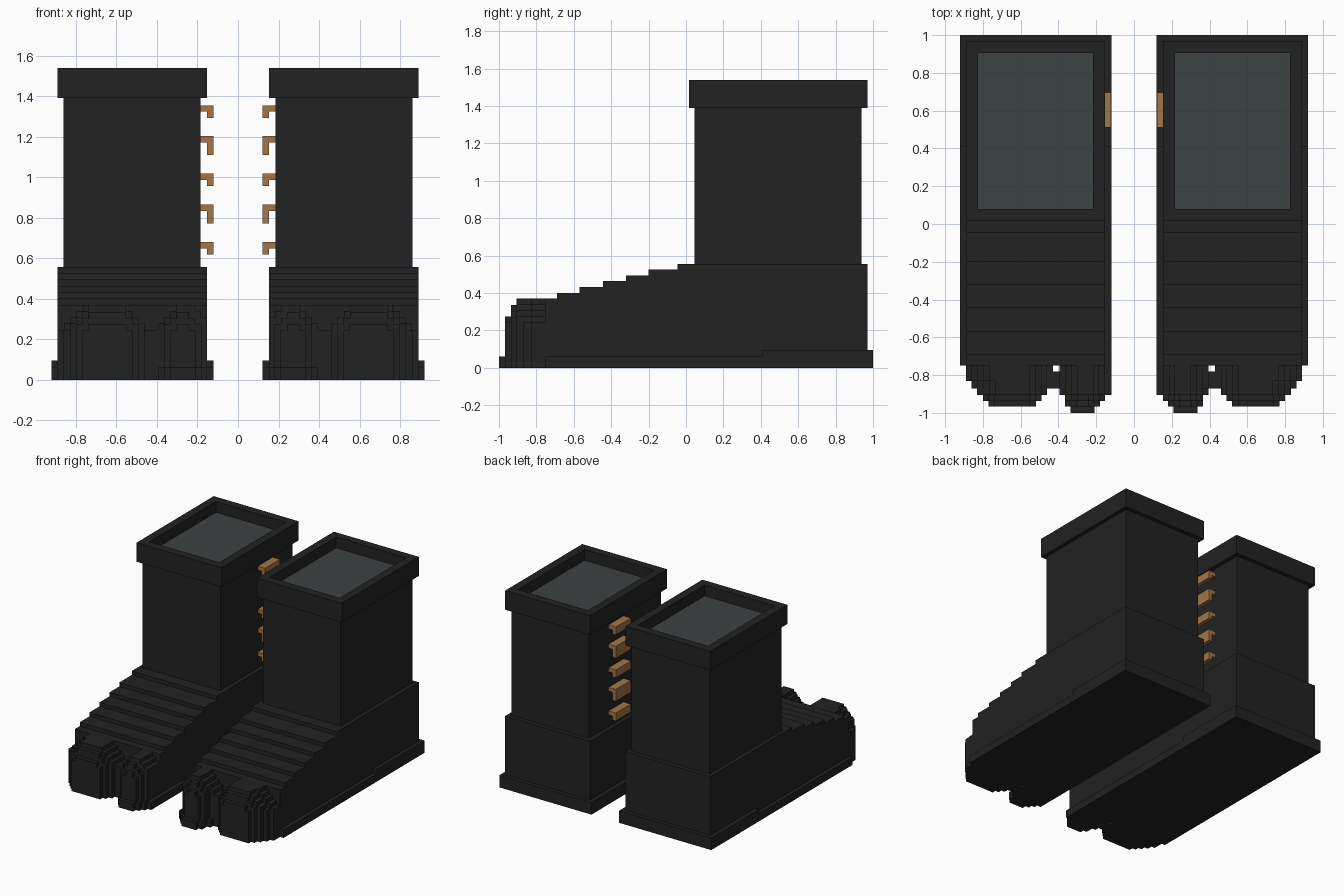
import bpy, bmesh
from mathutils import Vector

cube = bpy.data.objects.get("Cube")
if cube:
    bpy.data.objects.remove(cube, do_unlink=True)


def material(name, rgb):
    m = bpy.data.materials.new(name)
    m.use_nodes = True
    m.diffuse_color = (*rgb, 1)
    bsdf = m.node_tree.nodes["Principled BSDF"]
    bsdf.inputs["Base Color"].default_value = (*rgb, 1)
    bsdf.inputs["Roughness"].default_value = 0.8
    return m


BLACK = material("black leather", (0.016, 0.016, 0.016))
GREY = material("grey lining", (0.046, 0.054, 0.054))
TAN = material("tan lace", (0.36, 0.18, 0.065))
U = 0.031  # one block step


def finish(name, bm, *mats):
    """Turn a bmesh into an object, mirrored to make the pair."""
    bmesh.ops.recalc_face_normals(bm, faces=bm.faces)
    mesh = bpy.data.meshes.new(name)
    bm.to_mesh(mesh)
    bm.free()
    for m in mats:
        mesh.materials.append(m)
    ob = bpy.data.objects.new(name, mesh)
    bpy.context.collection.objects.link(ob)
    mod = ob.modifiers.new("pair", "MIRROR")
    mod.use_mirror_merge = False
    return ob


def prism(bm, points, offset):
    """Extrude a flat outline by a vector."""
    face = bm.faces.new([bm.verts.new(p) for p in points])
    res = bmesh.ops.extrude_face_region(bm, geom=[face], use_keep_orig=True)
    verts = [v for v in res["geom"] if isinstance(v, bmesh.types.BMVert)]
    bmesh.ops.translate(bm, verts=verts, vec=Vector(offset))


def box(bm, x0, x1, y0, y1, z0, z1):
    prism(bm, [(x0, y0, z0), (x1, y0, z0), (x1, y1, z0), (x0, y1, z0)],
          (0, 0, z1 - z0))


def arch(bm, x0, x1, y, h, steps):
    """Slab with stair-stepped top corners, running back to the foot."""
    left = [(0, 0)]
    for i in range(steps + 1):
        z = h - (steps - i) * U
        left += [(i * U, z), ((i + 1) * U, z)]
    left.pop()
    pts = [(x0 + a, y, z) for a, z in left]
    pts += [(x1 - a, y, z) for a, z in reversed(left)]
    prism(bm, pts, (0, -0.75 - y, 0))


# Sole with a thicker heel
bm = bmesh.new()
box(bm, 0.12, 0.92, -0.75, 0.41, 0, 0.06)
box(bm, 0.12, 0.92, 0.41, 1.0, 0, 0.095)
finish("sole", bm, BLACK)

# Foot with a stair-stepped instep
edges = [-0.75, -0.69, -0.57, -0.445, -0.32, -0.2, -0.045]
outline = [(0.97, 0), (-0.75, 0)]
for i, y in enumerate(edges):
    z = 0.37 + i * U
    if i:
        outline.append((y, z - U))
    outline.append((y, z))
outline.append((0.97, 0.556))
bm = bmesh.new()
prism(bm, [(0.153, y, z) for y, z in outline], (0.737, 0, 0))
finish("foot", bm, BLACK)

# Shaft
bm = bmesh.new()
box(bm, 0.185, 0.86, 0.045, 0.937, 0.55, 1.4)
finish("shaft", bm, BLACK)

# Cuff with a recessed lining
bm = bmesh.new()
box(bm, 0.153, 0.89, 0.015, 0.97, 1.39, 1.54)
bm.normal_update()
top = max(bm.faces, key=lambda f: f.calc_center_median().z)
bmesh.ops.inset_region(bm, faces=[top], thickness=0.092)
floor = bmesh.ops.extrude_discrete_faces(bm, faces=[top])["faces"][0]
bmesh.ops.translate(bm, verts=floor.verts, vec=(0, 0, -0.085))
floor.material_index = 1
finish("cuff", bm, BLACK, GREY)

# Wide outer toe, built of nested slabs
bm = bmesh.new()
for x0, x1, y, h, n in [(0.52, 0.77, -0.967, 0.275, 1),
                        (0.49, 0.8, -0.936, 0.335, 2),
                        (0.46, 0.83, -0.905, 0.37, 3),
                        (0.43, 0.86, -0.87, 0.37, 4),
                        (0.43, 0.89, -0.83, 0.37, 4)]:
    arch(bm, x0, x1, y, h, n)
box(bm, 0.395, 0.43, -0.87, -0.78, 0, 0.245)
finish("outer_toe", bm, BLACK)

# Narrow inner toe with a low welt
bm = bmesh.new()
for x0, x1, y, h, n in [(0.21, 0.335, -0.967, 0.275, 1),
                        (0.18, 0.365, -0.936, 0.335, 2),
                        (0.153, 0.365, -0.905, 0.37, 2),
                        (0.153, 0.395, -0.87, 0.37, 3)]:
    arch(bm, x0, x1, y, h, n)
for x0, x1, y in [(0.21, 0.335, -1.0), (0.18, 0.365, -0.967),
                  (0.153, 0.365, -0.936), (0.12, 0.395, -0.905)]:
    box(bm, x0, x1, y, -0.75, 0, 0.06)
finish("inner_toe", bm, BLACK)

# Hooked lace tabs on the inner side
bm = bmesh.new()
for top_z, drop in [(1.355, 2), (1.203, 3), (1.018, 2), (0.865, 3), (0.68, 2)]:
    low = top_z - drop * U
    prism(bm, [(0.187, 0.51, top_z), (0.122, 0.51, top_z), (0.122, 0.51, low),
               (0.153, 0.51, low), (0.153, 0.51, top_z - U),
               (0.187, 0.51, top_z - U)], (0, 0.185, 0))
finish("lace_tabs", bm, TAN)
